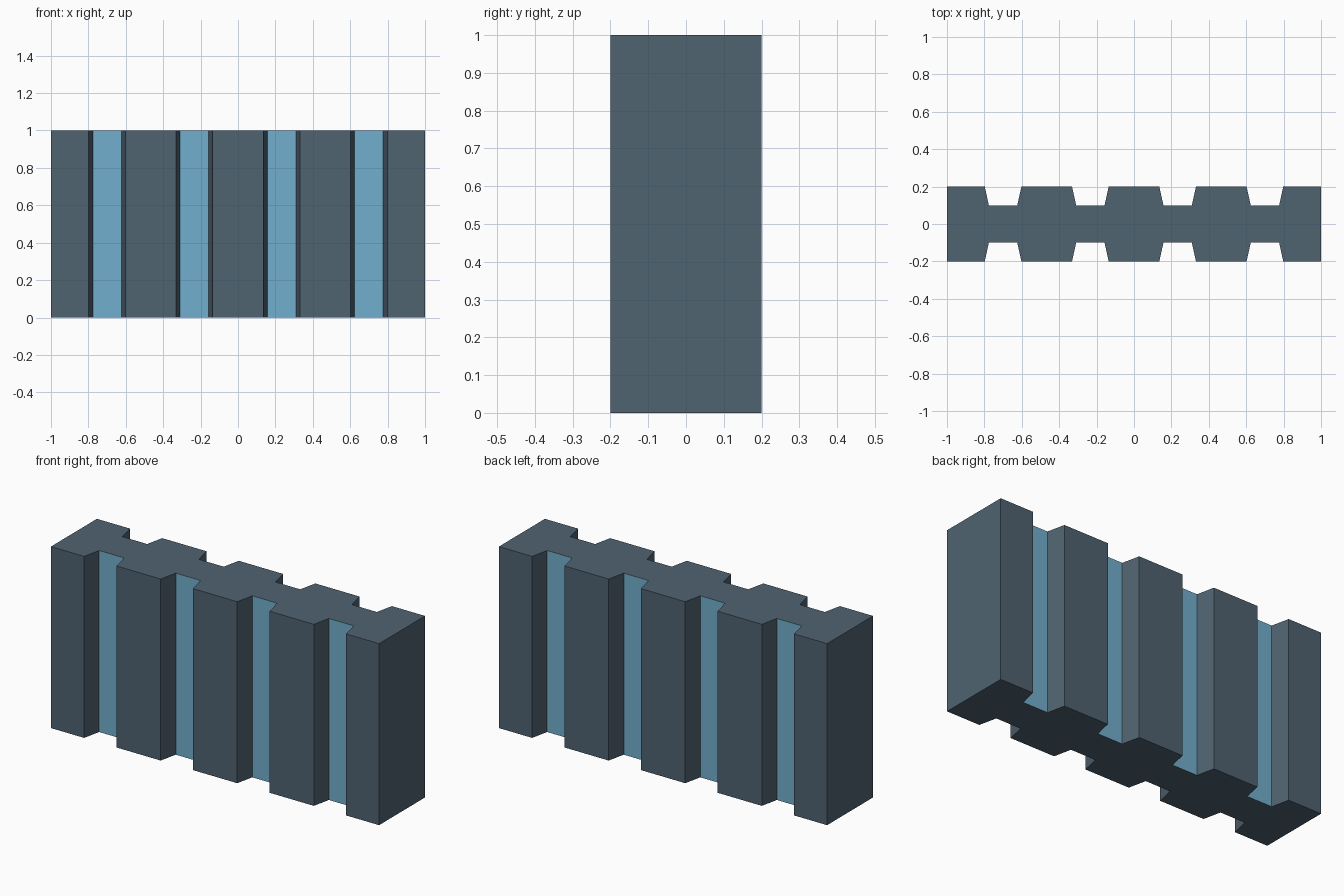
import bpy, bmesh

if "Cube" in bpy.data.objects:
    bpy.data.objects.remove(bpy.data.objects["Cube"])

HEIGHT, OUTER_Y, FLOOR_Y = 1.0, 0.2, 0.1
GROOVES = [-0.7, -0.2333, 0.2333, 0.7]
TOP_HALF, FLOOR_HALF = 0.098, 0.076


def material(name, color):
    m = bpy.data.materials.new(name)
    m.diffuse_color = (*color, 1)
    m.use_nodes = True
    m.node_tree.nodes["Principled BSDF"].inputs["Base Color"].default_value = m.diffuse_color
    return m


# Front outline with tapered grooves, mirrored to make the back
front = [(-1, -OUTER_Y)]
for c in GROOVES:
    front += [(c - TOP_HALF, -OUTER_Y), (c - FLOOR_HALF, -FLOOR_Y),
              (c + FLOOR_HALF, -FLOOR_Y), (c + TOP_HALF, -OUTER_Y)]
front.append((1, -OUTER_Y))
outline = front + [(x, -y) for x, y in reversed(front)]

# Extrude the plan upward into the wall block
bm = bmesh.new()
base = bm.faces.new([bm.verts.new((x, y, 0)) for x, y in outline])
ext = bmesh.ops.extrude_face_region(bm, geom=[base], use_keep_orig=True)
top = [v for v in ext["geom"] if isinstance(v, bmesh.types.BMVert)]
bmesh.ops.translate(bm, verts=top, vec=(0, 0, HEIGHT))
bmesh.ops.recalc_face_normals(bm, faces=bm.faces)

# Groove floors become the blue panels
for f in bm.faces:
    if all(abs(abs(v.co.y) - FLOOR_Y) < 1e-4 for v in f.verts):
        f.material_index = 1

mesh = bpy.data.meshes.new("grooved_wall")
bm.to_mesh(mesh)
bm.free()
mesh.materials.append(material("slate", (0.08, 0.125, 0.165)))
mesh.materials.append(material("blue_panel", (0.17, 0.43, 0.62)))
wall = bpy.data.objects.new("grooved_wall", mesh)
bpy.context.collection.objects.link(wall)
